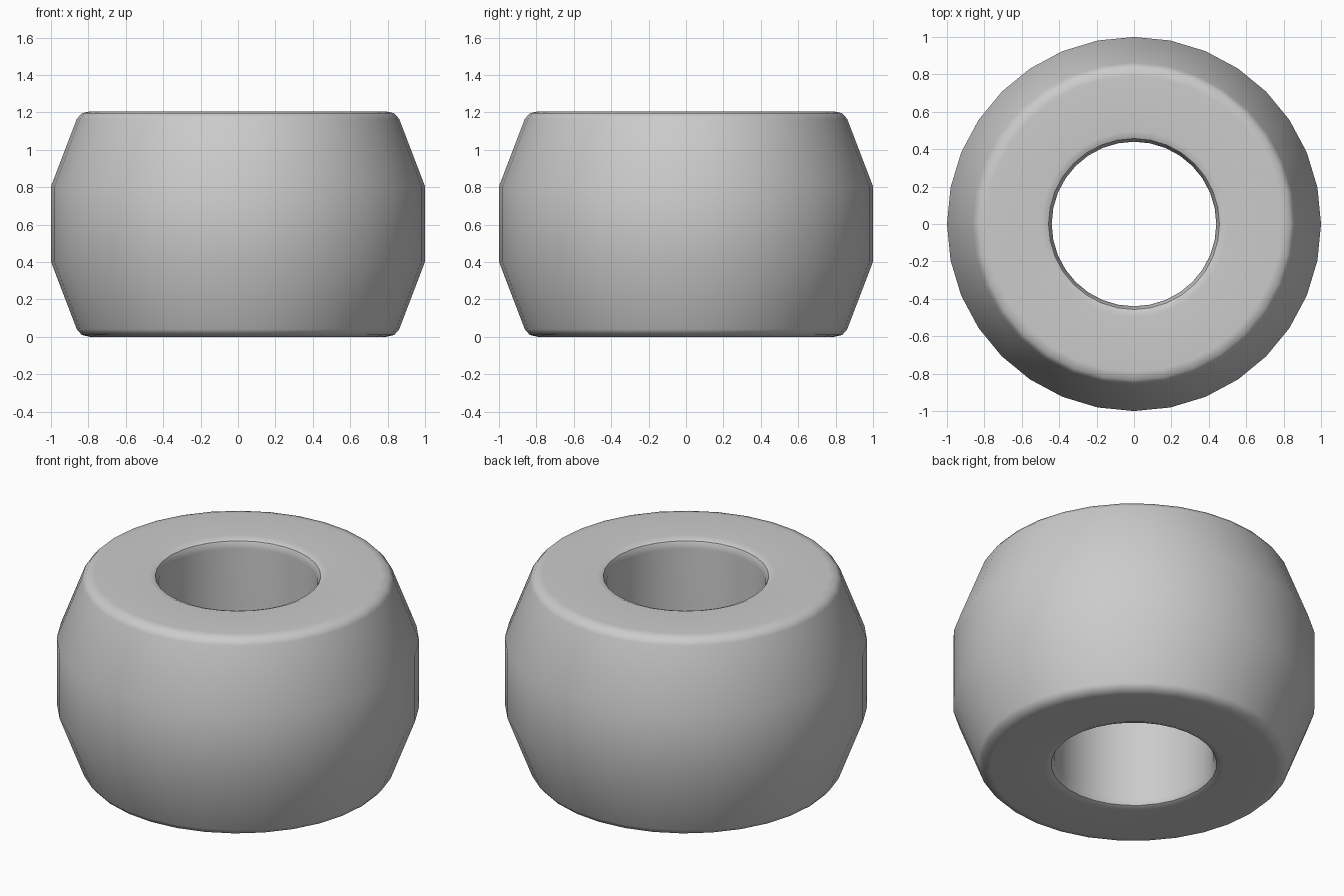
import bpy, bmesh, math

if "Cube" in bpy.data.objects:
    bpy.data.objects.remove(bpy.data.objects["Cube"])

SEGMENTS = 32
HEIGHT = 1.206

# Upper half of the ring's cross-section (radius, z), from bore to outer wall
upper = [(0.44, 1.15), (0.457, 1.189), (0.497, HEIGHT),
         (0.79, HEIGHT), (0.835, 1.196), (0.862, 1.165), (1.0, 0.804)]
# Mirror it for the lower half
profile = upper + [(r, HEIGHT - z) for r, z in reversed(upper)]

# Revolve the closed profile into a barrel-shaped ring
bm = bmesh.new()
rings = []
for i in range(SEGMENTS):
    a = 2 * math.pi * i / SEGMENTS
    rings.append([bm.verts.new((r * math.cos(a), r * math.sin(a), z)) for r, z in profile])
n = len(profile)
for i in range(SEGMENTS):
    a, b = rings[i], rings[(i + 1) % SEGMENTS]
    for j in range(n):
        k = (j + 1) % n
        bm.faces.new((a[j], b[j], b[k], a[k]))
bmesh.ops.recalc_face_normals(bm, faces=bm.faces)

mesh = bpy.data.meshes.new("barrel_ring")
bm.to_mesh(mesh)
bm.free()
ring = bpy.data.objects.new("barrel_ring", mesh)
bpy.context.collection.objects.link(ring)

# Smooth shading over the whole surface
bpy.context.view_layer.objects.active = ring
ring.select_set(True)
bpy.ops.object.shade_smooth_by_angle(angle=math.radians(40))

# Keep the large flat faces evenly shaded
weighted = ring.modifiers.new("weighted_normals", 'WEIGHTED_NORMAL')
weighted.keep_sharp = True
